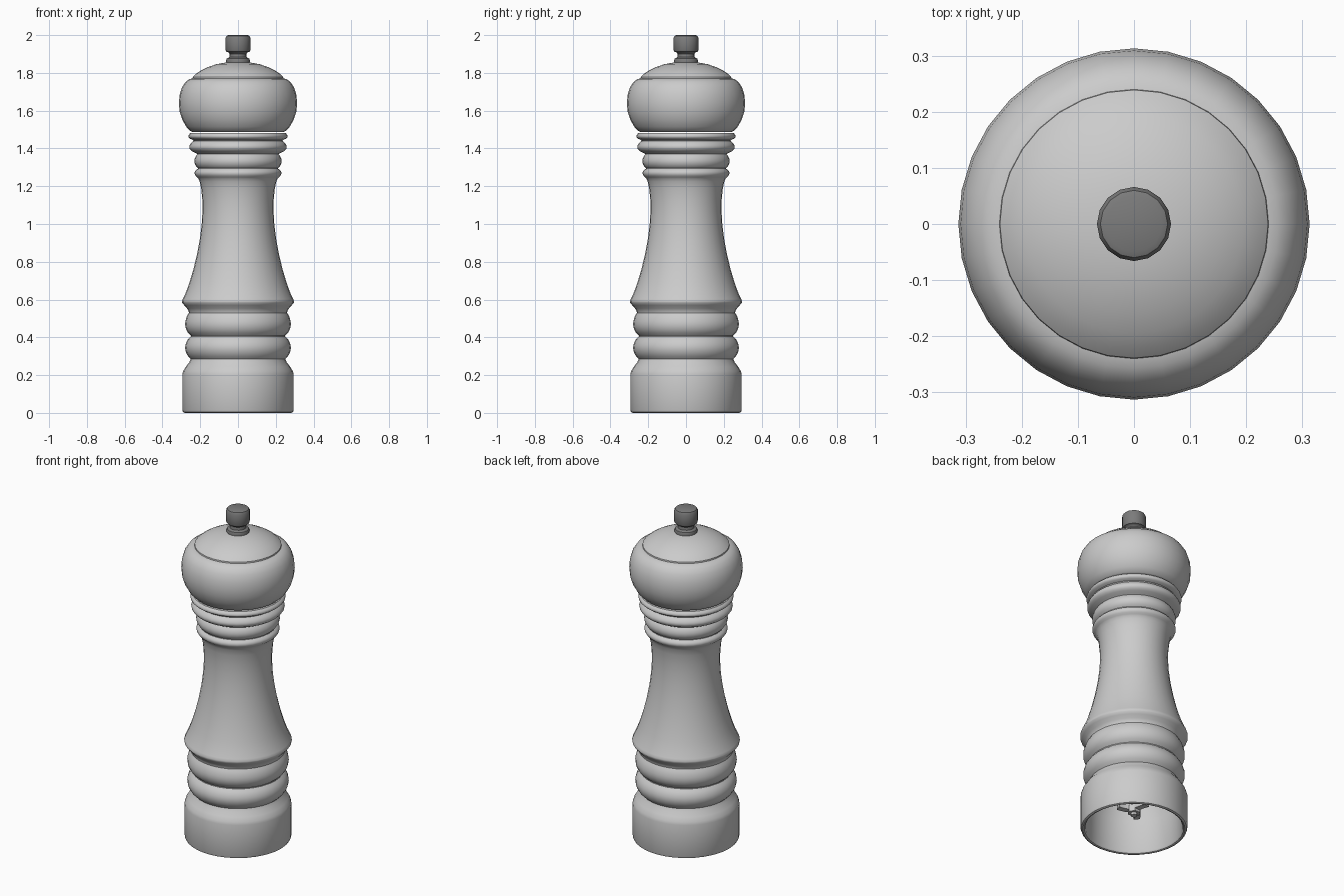
import bpy, bmesh, math

if "Cube" in bpy.data.objects:
    bpy.data.objects.remove(bpy.data.objects["Cube"])


def finish(bm, name, angle=35, mat=None):
    bmesh.ops.remove_doubles(bm, verts=bm.verts, dist=1e-5)
    bmesh.ops.recalc_face_normals(bm, faces=bm.faces)
    me = bpy.data.meshes.new(name)
    bm.to_mesh(me)
    bm.free()
    ob = bpy.data.objects.new(name, me)
    bpy.context.collection.objects.link(ob)
    if mat:
        me.materials.append(mat)
    bpy.ops.object.select_all(action='DESELECT')
    ob.select_set(True)
    bpy.context.view_layer.objects.active = ob
    bpy.ops.object.shade_smooth_by_angle(angle=math.radians(angle))
    return ob


def lathe(name, profile, sides=32, mat=None):
    """Spin an (r, z) profile around the z axis."""
    bm = bmesh.new()
    rings = []
    for r, z in profile:
        if r == 0:
            rings.append([bm.verts.new((0, 0, z))] * sides)
        else:
            rings.append([bm.verts.new((r * math.cos(2 * math.pi * i / sides),
                                        r * math.sin(2 * math.pi * i / sides), z))
                          for i in range(sides)])
    for a, b in zip(rings, rings[1:]):
        for i in range(sides):
            j = (i + 1) % sides
            vs = list(dict.fromkeys((a[i], a[j], b[j], b[i])))
            bm.faces.new(vs)
    return finish(bm, name, mat=mat)


def bead(z0, z1, r0, r1, rmax, n=8):
    """Rounded ring between two grooves of radius r0 and r1."""
    pts = []
    for k in range(n + 1):
        t = k / n
        base = r0 + (r1 - r0) * t
        pts.append((base + (rmax - base) * math.sin(math.pi * t) ** 0.75, z0 + (z1 - z0) * t))
    return pts


dark = bpy.data.materials.new("dark_metal")
dark.diffuse_color = (0.2, 0.2, 0.2, 1)
dark.use_nodes = True
dark.node_tree.nodes["Principled BSDF"].inputs["Base Color"].default_value = dark.diffuse_color

# Turned body, starting inside the hollow base
body = [(0, 0.5), (0.2, 0.5), (0.215, 0.4), (0.235, 0.3), (0.262, 0.2), (0.268, 0.012), (0.274, 0.003),
        (0.282, 0), (0.291, 0.004), (0.295, 0.014), (0.295, 0.205), (0.29, 0.222),
        (0.276, 0.245), (0.258, 0.268)]
body += bead(0.285, 0.405, 0.25, 0.25, 0.28)
body += bead(0.41, 0.53, 0.25, 0.26, 0.28)
body += [(0.262, 0.54), (0.27, 0.553), (0.285, 0.57), (0.296, 0.583), (0.297, 0.592),
         (0.291, 0.605), (0.275, 0.64), (0.257, 0.69), (0.236, 0.76), (0.217, 0.84),
         (0.202, 0.92), (0.192, 1.0), (0.188, 1.07), (0.189, 1.13), (0.195, 1.19),
         (0.203, 1.225), (0.21, 1.24)]
body += bead(1.246, 1.293, 0.215, 0.212, 0.23, 6)
body += bead(1.296, 1.37, 0.212, 0.215, 0.231)
body += bead(1.375, 1.44, 0.223, 0.235, 0.258)
body += bead(1.445, 1.483, 0.238, 0.25, 0.263, 6)
body += [(0, 1.483)]
lathe("body", body)

# Bulbous head with a shallow dome on top
head = [(0, 1.486), (0.238, 1.486), (0.252, 1.492), (0.274, 1.515), (0.295, 1.552),
        (0.309, 1.595), (0.313, 1.64), (0.309, 1.685), (0.296, 1.725), (0.278, 1.752),
        (0.257, 1.767), (0.24, 1.771), (0.239, 1.779), (0.222, 1.795), (0.195, 1.813),
        (0.16, 1.83), (0.115, 1.846), (0.06, 1.856), (0, 1.858)]
lathe("head", head)

# Finger nut with collar
knob = [(0, 1.845), (0.062, 1.845), (0.064, 1.865), (0.06, 1.875), (0.046, 1.883),
        (0.044, 1.9), (0.05, 1.908), (0.062, 1.912), (0.066, 1.92), (0.066, 1.985),
        (0.06, 1.996), (0.05, 2.0), (0, 2.0)]
lathe("knob", knob, 16, dark)

# Grinder under the body: shaft, hex nut and three blades
lathe("grinder_shaft", [(0, 0.085), (0.018, 0.085), (0.018, 0.5), (0, 0.5)], 12)
lathe("grinder_nut", [(0, 0.1), (0.035, 0.1), (0.035, 0.14), (0, 0.14)], 6)
bm = bmesh.new()
for a in (85, 205, 325):
    rings = []
    for k in range(4):
        r = 0.015 + 0.026 * k
        t = math.radians(a + 5 * k)
        c, s = math.cos(t), math.sin(t)
        ring = [(-0.018, 0.115), (0.018, 0.115), (0.018, 0.17), (-0.018, 0.17)]
        rings.append([bm.verts.new((r * c - w * s, r * s + w * c, z)) for w, z in ring])
    for p, q in zip(rings, rings[1:]):
        for i in range(4):
            bm.faces.new((p[i], p[(i + 1) % 4], q[(i + 1) % 4], q[i]))
    bm.faces.new(rings[0])
    bm.faces.new(rings[-1])
finish(bm, "grinder_blades")
